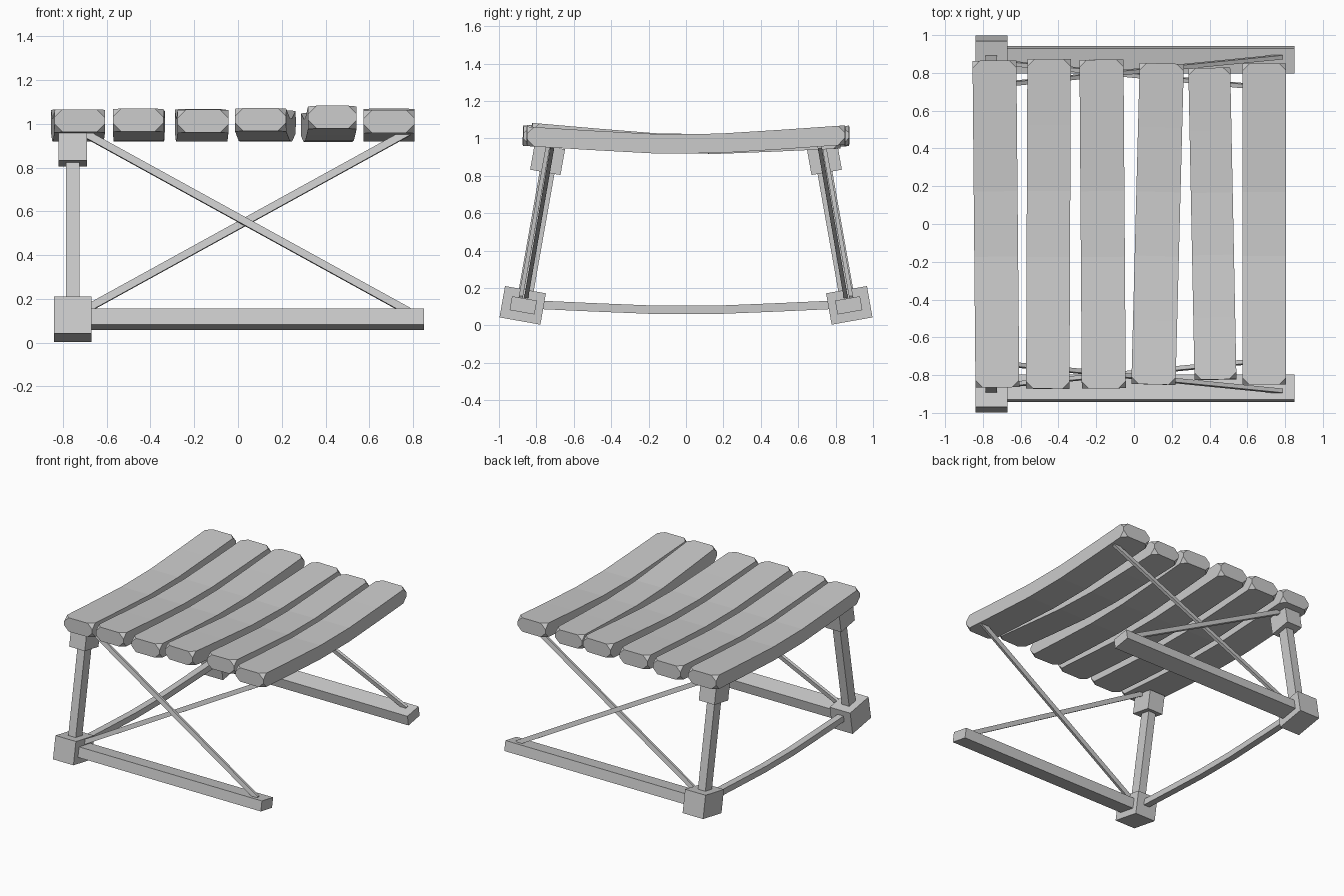
import bpy, bmesh, math
from mathutils import Vector, Matrix

cube = bpy.data.objects.get("Cube")
if cube:
    bpy.data.objects.remove(cube, do_unlink=True)

grey = bpy.data.materials.new("plain_grey")
grey.use_nodes = True
GREY = (0.6, 0.6, 0.6, 1)
grey.diffuse_color = GREY
grey.node_tree.nodes["Principled BSDF"].inputs["Base Color"].default_value = GREY

LEAN = 0.175      # inward lean of each side frame
POST_X = -0.755   # the uprights stand at one end only


def finish(name, bm, matrix):
    bmesh.ops.recalc_face_normals(bm, faces=bm.faces)
    mesh = bpy.data.meshes.new(name)
    bm.to_mesh(mesh)
    bm.free()
    mesh.materials.append(grey)
    obj = bpy.data.objects.new(name, mesh)
    obj.matrix_world = matrix
    bpy.context.collection.objects.link(obj)
    return obj


def box(name, size, matrix):
    bm = bmesh.new()
    bmesh.ops.create_cube(bm, size=1)
    bmesh.ops.scale(bm, vec=size, verts=bm.verts)
    return finish(name, bm, matrix)


def sagging_bar(name, size, rise, matrix, clip=0):
    """Bar along y in five segments whose ends curve upwards."""
    width, length, thick = size
    bm = bmesh.new()
    rings = []
    for i in range(6):
        t = i / 5 * 2 - 1
        z = rise * max(0, abs(t) - 0.2) / 0.8 * (0.85 + 0.15 * abs(t))
        rings.append([bm.verts.new((sx * width / 2, t * length / 2, z + sz * thick / 2))
                      for sx, sz in ((-1, -1), (1, -1), (1, 1), (-1, 1))])
    for a, b in zip(rings, rings[1:]):
        for k in range(4):
            n = (k + 1) % 4
            bm.faces.new((a[k], a[n], b[n], b[k]))
    bm.faces.new(rings[0])
    bm.faces.new(rings[-1])
    if clip:
        bmesh.ops.bevel(bm, geom=rings[0] + rings[-1], offset=clip,
                        segments=1, affect='VERTICES')
    return finish(name, bm, matrix)


def brace(name, start, end, side, offset):
    """Thin square strut lying in the plane of a leaning side frame."""
    a, b = Vector(start), Vector(end)
    along = (b - a).normalized()
    out = Vector((0, side * math.cos(LEAN), math.sin(LEAN)))
    across = out.cross(along).normalized()
    out = along.cross(across)
    rot = Matrix((along, across, out)).transposed().to_4x4()
    mid = (a + b) / 2 + out * offset
    box(name, ((b - a).length, 0.034, 0.022), Matrix.Translation(mid) @ rot)


# Side frames, mirrored front and back
for label, s in (("front", -1), ("back", 1)):
    tilt = Matrix.Rotation(s * LEAN, 4, 'X')

    def place(x, y, z):
        return Matrix.Translation((x, s * y, z)) @ tilt

    box(label + "_foot_block", (0.17, 0.222, 0.17), place(POST_X, 0.873, 0.107))
    box(label + "_top_block", (0.13, 0.165, 0.14), place(POST_X, 0.74, 0.887))
    box(label + "_post", (0.062, 0.08, 0.8), place(POST_X, 0.797, 0.51))
    box(label + "_bottom_rail", (1.55, 0.135, 0.075), place(0.075, 0.87, 0.107))
    brace(label + "_brace_falling", (-0.72, s * 0.725, 0.965), (0.78, s * 0.873, 0.14), s, 0.012)
    brace(label + "_brace_rising", (-0.72, s * 0.868, 0.14), (0.78, s * 0.725, 0.965), s, -0.012)

# Curved bar between the two feet
sagging_bar("cross_bar", (0.05, 1.62, 0.045), 0.028,
            Matrix.Translation((POST_X, 0, 0.083)))

# Seat slats: centre x, width, length, yaw, pitch
slats = (
    (-0.731, 0.232, 1.73, 0.009, 0.0),
    (-0.453, 0.23, 1.745, -0.004, -0.004),
    (-0.166, 0.233, 1.74, 0.007, 0.002),
    (0.125, 0.234, 1.70, -0.026, -0.006),
    (0.415, 0.222, 1.65, 0.02, -0.02),
    (0.69, 0.232, 1.70, 0.0, 0.004),
)
for i, (x, width, length, yaw, pitch) in enumerate(slats):
    matrix = (Matrix.Translation((x, 0, 0.972)) @ Matrix.Rotation(yaw, 4, 'Z')
              @ Matrix.Rotation(pitch, 4, 'X'))
    sagging_bar(f"seat_slat_{i + 1}", (width, length, 0.104), 0.042, matrix, 0.038)
